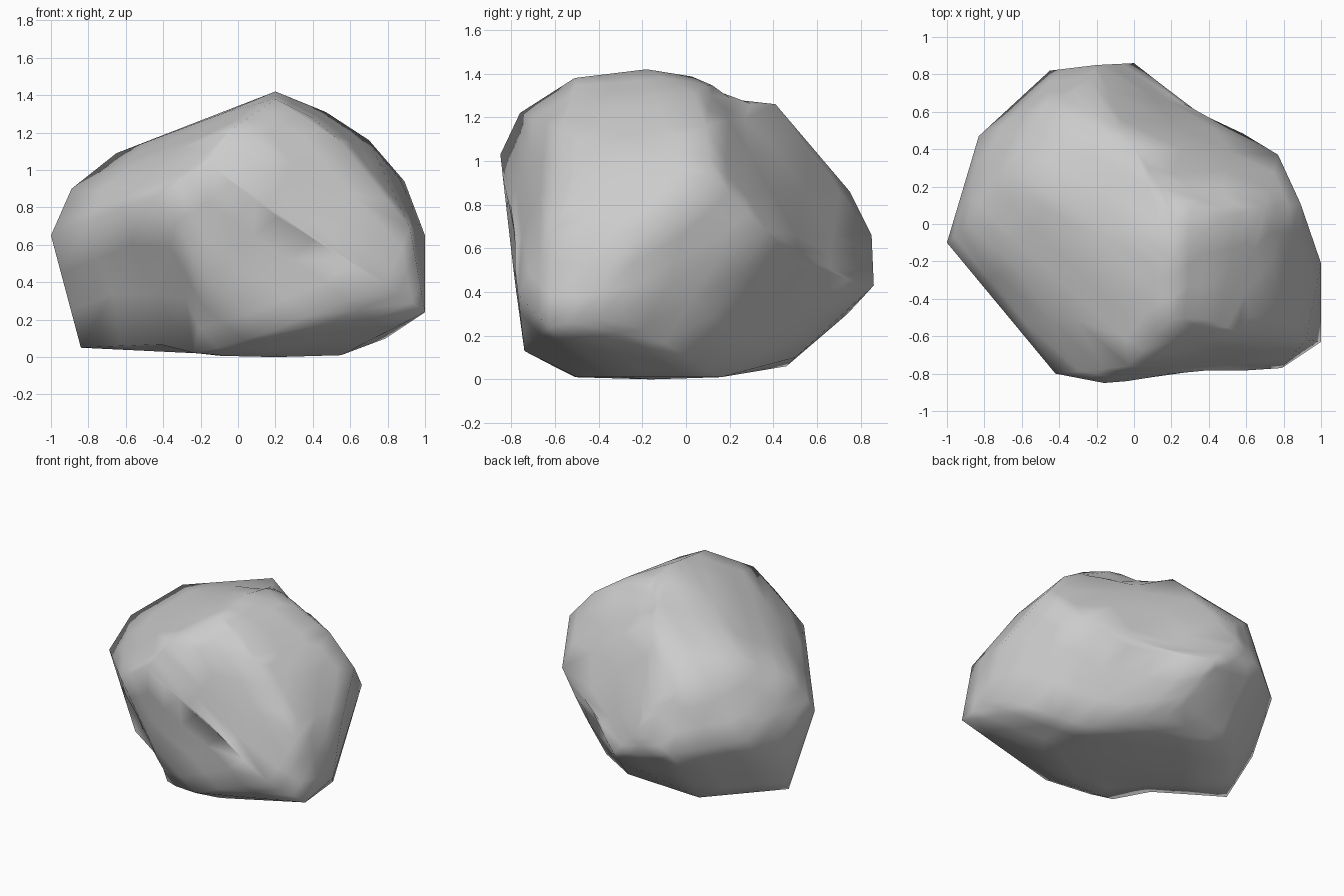
import bpy, bmesh
from mathutils import Vector

if "Cube" in bpy.data.objects:
    bpy.data.objects.remove(bpy.data.objects["Cube"])

# Corner points of the boulder, grouped by side
CORNERS = [
    # crown
    (.2, -.18, 1.42), (.2, -.51, 1.38), (.22, .13, 1.37), (.47, .03, 1.31),
    (0, .41, 1.26), (-.09, -.3, 1.3), (-.03, -.76, 1.22), (-.65, .27, 1.09),
    (.4, -.5, 1.28),
    # front
    (-.16, -.85, 1.03), (-.42, -.8, .87), (.21, -.82, .75), (.55, -.58, 1.15),
    (.79, -.77, .39), (.16, -.74, .13), (-.24, -.51, .01), (-.17, -.78, .42),
    # right
    (.7, .09, 1.16), (.89, .11, .94), (1, -.21, .65), (1, -.63, .24),
    (1, -.3, .3), (.77, .37, .68), (.79, 0, .1), (.92, -.62, .69),
    (.76, -.33, 1.03),
    # back
    (.49, .54, .5), (0, .86, .43), (-.2, .85, .66), (-.45, .82, .52),
    (-.1, .74, .3), (-.83, .47, .6), (-.47, .64, .98), (-.25, .75, .86),
    # left
    (-1, -.1, .65), (-.89, 0, .9), (-.9, .18, .3),
    # underside
    (-.84, -.02, .05), (-.43, .46, .06), (.55, .16, .01), (.13, .5, .1),
    (.2, -.16, 0), (.55, -.3, .01), (.2, -.5, .01),
]
# Shallow hollows: centre, radius, depth
DENTS = [((-.52, -.42, .22), .4, .08), ((.2, .28, 1.3), .22, .06),
         ((.33, .65, .6), .3, .05), ((.3, -.8, .65), .35, .03)]

bm = bmesh.new()
for p in CORNERS:
    bm.verts.new(p)
hull = bmesh.ops.convex_hull(bm, input=bm.verts[:])
loose = {g for g in hull["geom_interior"] + hull["geom_unused"]
         if isinstance(g, bmesh.types.BMVert)}
bmesh.ops.delete(bm, geom=list(loose), context="VERTS")

# Refine the facets so the hollows and soft shading have vertices to use
bmesh.ops.subdivide_edges(bm, edges=bm.edges[:], cuts=2, use_grid_fill=True)
bmesh.ops.triangulate(bm, faces=bm.faces[:])
bmesh.ops.recalc_face_normals(bm, faces=bm.faces[:])
bm.normal_update()
for centre, radius, depth in DENTS:
    for v in bm.verts:
        t = (v.co - Vector(centre)).length / radius
        if t < 1:
            v.co -= v.normal * depth * (1 - t * t)

mesh = bpy.data.meshes.new("boulder")
bm.to_mesh(mesh)
bm.free()
for f in mesh.polygons:
    f.use_smooth = True
boulder = bpy.data.objects.new("boulder", mesh)
bpy.context.collection.objects.link(boulder)
